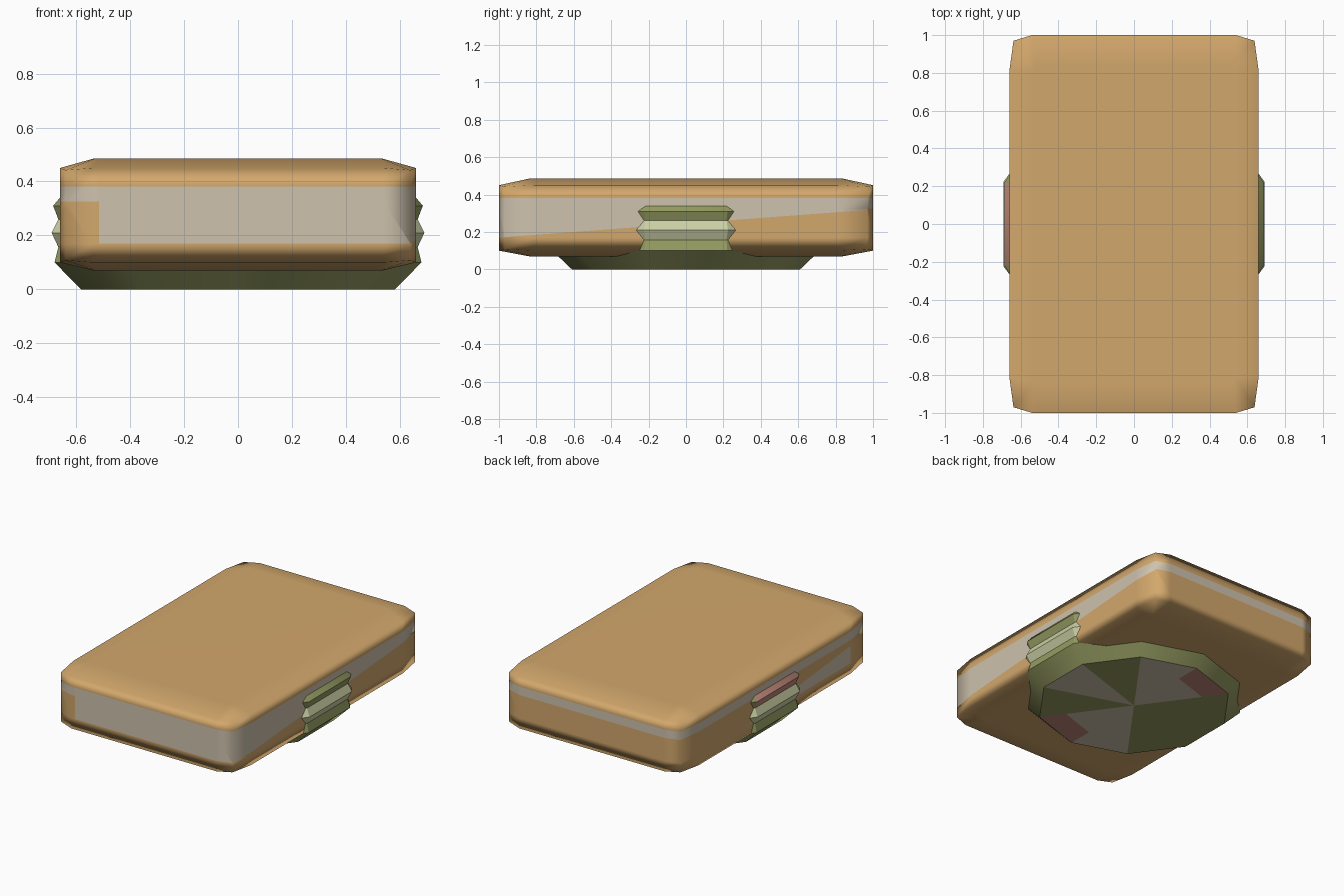
import bpy, bmesh, math
from mathutils import Vector

if "Cube" in bpy.data.objects:
    bpy.data.objects.remove(bpy.data.objects["Cube"])


def material(name, rgb):
    m = bpy.data.materials.new(name)
    m.diffuse_color = (*rgb, 1)
    m.use_nodes = True
    m.node_tree.nodes["Principled BSDF"].inputs["Base Color"].default_value = m.diffuse_color
    return m


tan = material("tan_crust", (0.65, 0.39, 0.15))
cream = material("pale_cream", (0.62, 0.54, 0.42))
olive = material("olive_green", (0.30, 0.33, 0.12))
pale = material("pale_green", (0.60, 0.63, 0.37))
pink = material("dusty_pink", (0.52, 0.24, 0.19))


def loft(bm, rings):
    """Join equal-length rings of points and cap both ends."""
    vs = [[bm.verts.new(p) for p in r] for r in rings]
    n = len(vs[0])
    for a, b in zip(vs, vs[1:]):
        for i in range(n):
            j = (i + 1) % n
            bm.faces.new((a[i], a[j], b[j], b[i]))
    bm.faces.new(vs[0][::-1])
    bm.faces.new(vs[-1])


def finish(name, bm, mats):
    bmesh.ops.recalc_face_normals(bm, faces=bm.faces)
    me = bpy.data.meshes.new(name)
    bm.to_mesh(me)
    bm.free()
    for m in mats:
        me.materials.append(m)
    ob = bpy.data.objects.new(name, me)
    bpy.context.collection.objects.link(ob)
    bpy.context.view_layer.objects.active = ob
    ob.select_set(True)
    return ob


# Slab: soft-cornered rectangle, chamfered above and below
def outline(corner, z, drop=0.0):
    pts = []
    for sx, sy in ((1, 1), (-1, 1), (-1, -1), (1, -1)):
        c = [(sx * x, sy * y, z - (drop if k == 1 else 0)) for k, (x, y) in enumerate(corner)]
        pts += c if sx * sy > 0 else c[::-1]
    return pts


side = [(0.66, 0.81), (0.638, 0.97), (0.54, 1.0)]
flat = [(0.535, 0.81), (0.53, 0.83), (0.51, 0.84)]
bm = bmesh.new()
loft(bm, [outline(flat, 0.07), outline(side, 0.10, -0.008),
          outline(side, 0.45, 0.008), outline(flat, 0.485)])


# Cut the painted band boundaries into the upright walls
def cut(co, no, pick):
    faces = [f for f in bm.faces if pick(f)]
    geom = faces + list({e for f in faces for e in f.edges}) + list({v for f in faces for v in f.verts})
    bmesh.ops.bisect_plane(bm, geom=geom, plane_co=co, plane_no=no, dist=1e-5)


def wall(f):
    f.normal_update()
    return abs(f.normal.z) < 0.1


bm.normal_update()
for z in (0.17, 0.325, 0.382):
    cut((0, 0, z), (0, 0, 1), wall)
cut((-0.515, 0, 0), (1, 0, 0), lambda f: wall(f) and f.calc_center_median().y < -0.97)
cut((0, -1, 0.17), (0, -0.075, 1), lambda f: wall(f) and f.calc_center_median().x > 0.62)
cut((0, 0.6, 0.14), (0, 0.104, 1), lambda f: wall(f) and f.calc_center_median().x < -0.62)

for f in bm.faces:
    f.smooth = True
    c = f.calc_center_median()
    if not wall(f) or c.z > 0.382 or c.z < 0.1:
        continue
    if c.z > 0.325:
        band = True
    elif c.y < -0.97 and c.x > -0.515:
        band = c.z > 0.17
    elif c.x > 0.62:
        band = c.z > 0.17 + 0.075 * (c.y + 1)
    elif c.x < -0.65:
        band = 0.17 < c.z < 0.14 + 0.104 * (0.6 - c.y)
    else:
        band = False
    f.material_index = int(band)
slab = finish("slab", bm, [tan, cream])
wn = slab.modifiers.new("even_shading", "WEIGHTED_NORMAL")
wn.weight = 80

# Ten-sided ribbed disc that stands below and pokes through both long sides
profile = [(0.22, 0.0), (0.44, 0.0), (0.61, 0.0), (0.715, 0.10), (0.70, 0.157), (0.726, 0.21),
           (0.70, 0.26), (0.72, 0.31), (0.685, 0.35)]
bm = bmesh.new()
loft(bm, [[(r * math.cos(math.radians(18 + 36 * i)), r * math.sin(math.radians(18 + 36 * i)), z)
           for i in range(10)] for r, z in profile])
# Fan the underside into wedges
bm.normal_update()
under = [f for f in bm.faces if len(f.verts) == 10 and f.calc_center_median().z < 0.01]
bmesh.ops.poke(bm, faces=under)

cream_wedges = {0, 2, 3, 7, 8}
for f in bm.faces:
    f.smooth = True
    c = f.calc_center_median()
    wedge = round(math.degrees(math.atan2(c.y, c.x)) / 36) % 10
    if c.z < 0.001 and wedge in cream_wedges:
        outer = c.xy.length > 0.45 and wedge in (3, 8)
        f.material_index = 2 if outer else 3
    elif 0.157 < c.z < 0.26:
        f.material_index = 1
    elif 0.26 < c.z < 0.345 and wedge == 5:
        f.material_index = 2
disc = finish("ribbed_disc", bm, [olive, pale, pink, cream])
slab.select_set(False)
bpy.ops.object.shade_smooth_by_angle(angle=math.radians(30))
